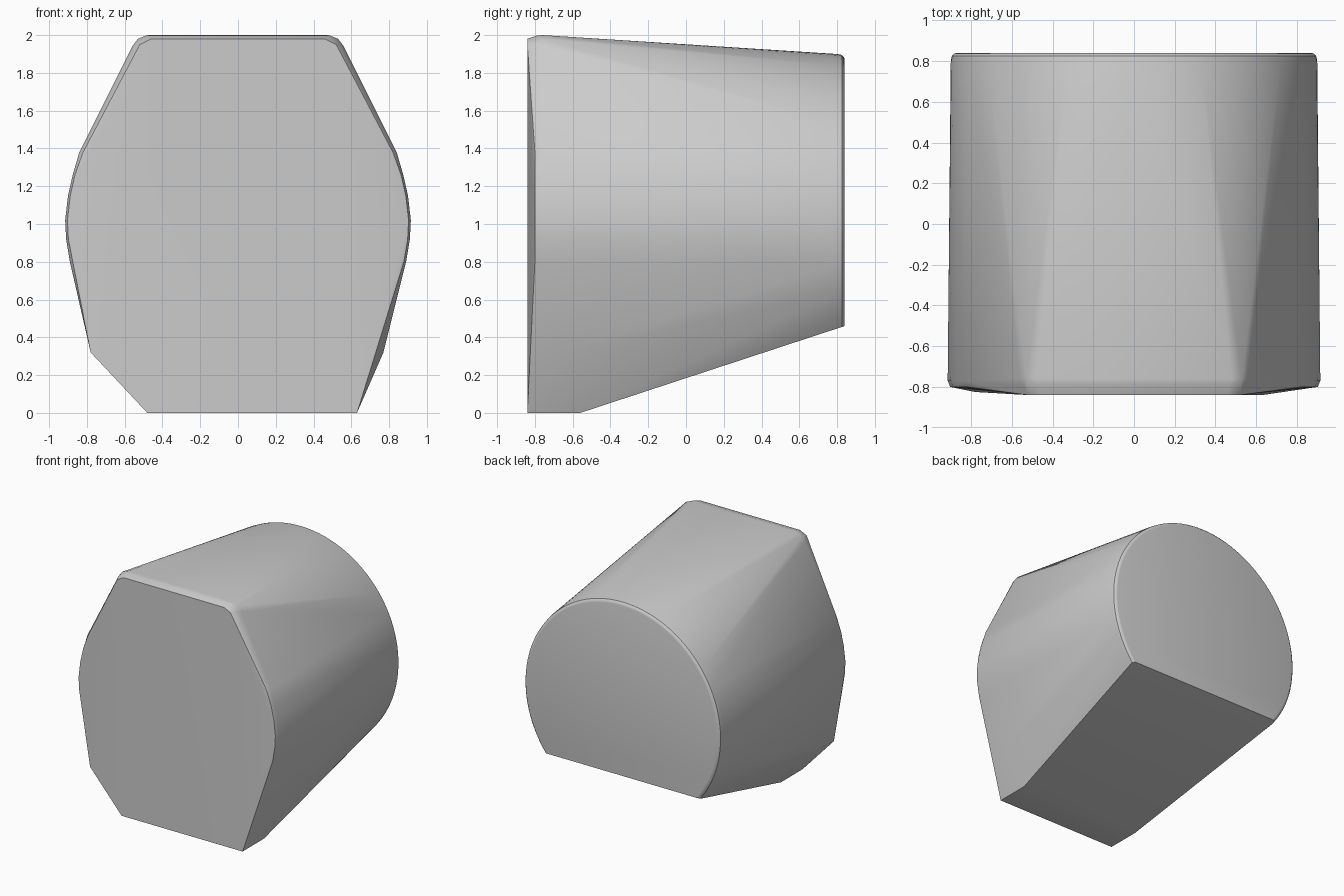
import bpy
import bmesh
import math

cube = bpy.data.objects.get("Cube")
if cube:
    bpy.data.objects.remove(cube, do_unlink=True)

# Plain grey material
grey = bpy.data.materials.new("plain grey")
grey.use_nodes = True
colour = (0.6, 0.6, 0.6, 1)
grey.diffuse_color = colour
grey.node_tree.nodes["Principled BSDF"].inputs["Base Color"].default_value = colour

points = []


def both_sides(x, y, z):
    points.extend([(x, y, z), (-x, y, z)])


# Front outline, rounded slightly back at the top and the sides
for x, y, z in [(0.46, -0.84, 1.98), (0.52, -0.84, 1.95),
                (0.48, -0.76, 2.0), (0.53, -0.76, 1.98), (0.56, -0.76, 1.94),
                (0.47, -0.79, 1.997), (0.54, -0.80, 1.95),
                (0.82, -0.80, 1.38), (0.84, -0.77, 1.38)]:
    both_sides(x, y, z)

# Curved widest part of the sides
for x, z in [(0.875, 1.26), (0.9, 1.15), (0.915, 1.02), (0.91, 0.92), (0.89, 0.8)]:
    both_sides(x - 0.012, -0.80, z)
    both_sides(x, -0.77, z)

# Lower corners and flat foot, with a wider chamfer on one side
both_sides(0.77, -0.65, 0.32)
points.append((-0.78, -0.825, 0.32))
for y in (-0.84, -0.56):
    points.extend([(0.63, y, 0), (-0.48, y, 0)])

# Round back end, cut flat below, with a softened rim
floor = 0.46
steps = 72
for y, radius in [(0.80, 0.90), (0.825, 0.895), (0.837, 0.882), (0.84, 0.87)]:
    cut = floor + (0.84 - y) * -0.33
    start = math.asin((cut - 1) / radius)
    sweep = math.pi - 2 * start
    for i in range(steps + 1):
        a = start + sweep * i / steps
        points.append((radius * math.cos(a), y, 1 + radius * math.sin(a)))

# Skin the outlines into one solid body
bm = bmesh.new()
for p in points:
    bm.verts.new(p)
hull = bmesh.ops.convex_hull(bm, input=bm.verts)
spare = {g for g in hull["geom_interior"] + hull["geom_unused"]
         if isinstance(g, bmesh.types.BMVert)}
bmesh.ops.delete(bm, geom=list(spare), context="VERTS")
bmesh.ops.dissolve_limit(bm, angle_limit=math.radians(0.5),
                         verts=bm.verts, edges=bm.edges)
bmesh.ops.recalc_face_normals(bm, faces=bm.faces)
mesh = bpy.data.meshes.new("body")
bm.to_mesh(mesh)
bm.free()
mesh.materials.append(grey)
body = bpy.data.objects.new("body", mesh)
bpy.context.collection.objects.link(body)
bpy.context.view_layer.objects.active = body
body.select_set(True)
bpy.ops.object.shade_smooth_by_angle(angle=math.radians(30))
